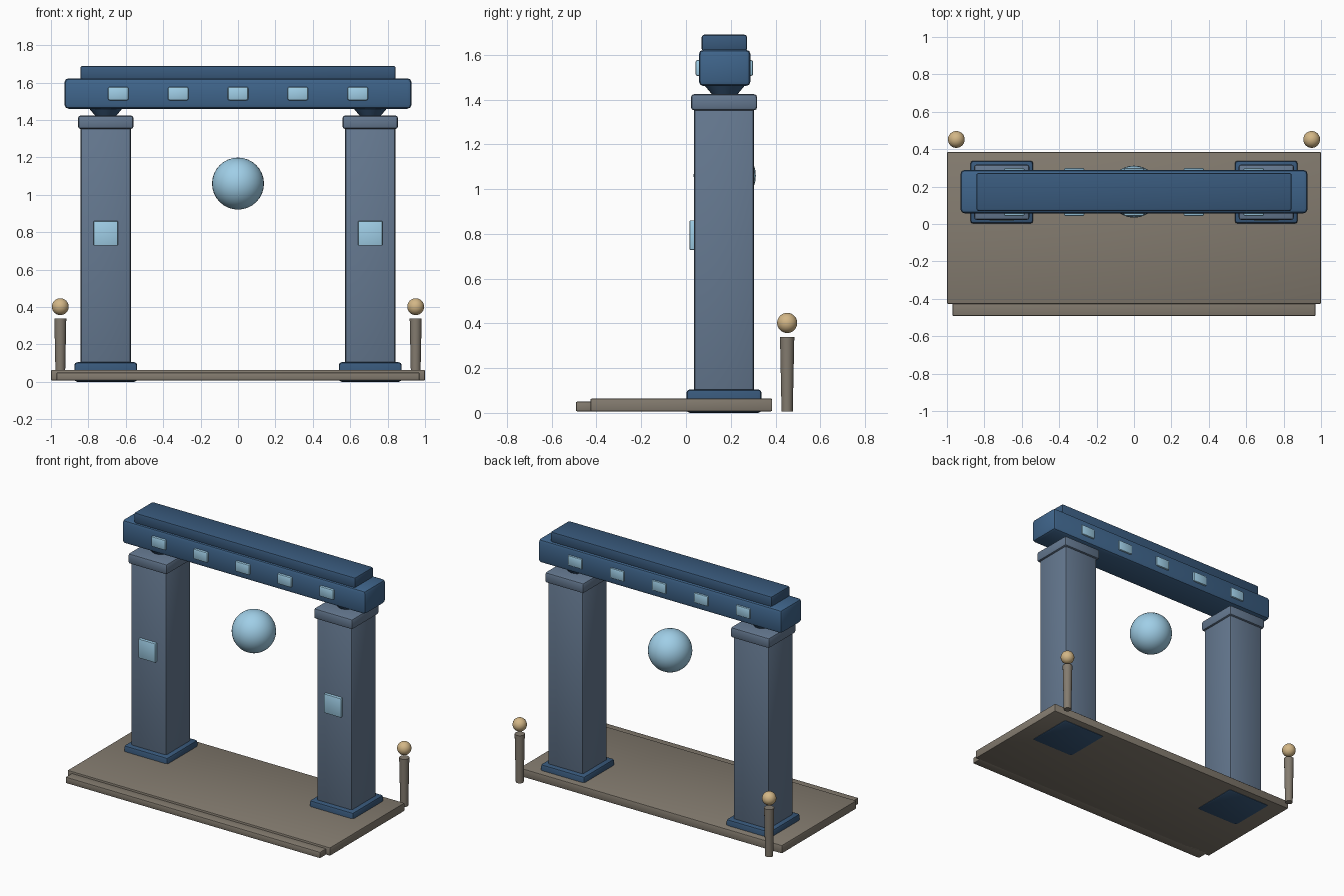
import bpy
import math

if "Cube" in bpy.data.objects:
    bpy.data.objects.remove(bpy.data.objects["Cube"])


def material(name, rgb):
    m = bpy.data.materials.new(name)
    m.diffuse_color = (*rgb, 1)
    m.use_nodes = True
    m.node_tree.nodes["Principled BSDF"].inputs["Base Color"].default_value = m.diffuse_color
    return m


STONE = material("warm_stone", (0.23, 0.20, 0.16))
COLUMN = material("slate_blue", (0.13, 0.19, 0.28))
BEAM = material("deep_blue", (0.05, 0.13, 0.26))
TRIM = material("dark_blue", (0.04, 0.10, 0.20))
GLOW = material("pale_blue", (0.35, 0.62, 0.80))
GOLD = material("gold", (0.65, 0.47, 0.24))


def finish(name, mat, angle=35):
    ob = bpy.context.object
    ob.name = name
    ob.data.materials.append(mat)
    bpy.ops.object.shade_smooth_by_angle(angle=math.radians(angle))
    return ob


def box(name, x, y, z, mat, bevel=0.01):
    """Bevelled box from (min, max) ranges."""
    bpy.ops.mesh.primitive_cube_add(
        size=1, location=[(r[0] + r[1]) / 2 for r in (x, y, z)])
    ob = bpy.context.object
    ob.scale = [r[1] - r[0] for r in (x, y, z)]
    bpy.ops.object.transform_apply(location=False, rotation=False, scale=True)
    mod = ob.modifiers.new("bevel", 'BEVEL')
    mod.width = bevel
    mod.segments = 2
    bpy.ops.object.modifier_apply(modifier=mod.name)
    return finish(name, mat)


def around(c, half):
    return (c - half, c + half)


def ball(name, loc, r, mat):
    bpy.ops.mesh.primitive_uv_sphere_add(
        segments=32, ring_count=16, radius=r, location=loc)
    return finish(name, mat, 60)


def taper(name, x, y, z, r1, r2, mat, sides=24):
    bpy.ops.mesh.primitive_cone_add(
        vertices=sides, radius1=r1, radius2=r2, depth=z[1] - z[0],
        location=(x, y, (z[0] + z[1]) / 2))
    return finish(name, mat)


CY = 0.17  # depth of the gate's centre line

# Platform and front step
box("platform", (-1, 1), (-0.427, 0.385), (0.007, 0.064), STONE, 0.006)
box("front_step", (-0.97, 0.97), (-0.492, -0.40), (0.007, 0.05), STONE, 0.006)

for side, s in (("left", -1), ("right", 1)):
    cx = s * 0.707
    # Column with foot, capital and flared neck
    box(side + "_column_base", around(cx, 0.168), around(CY, 0.168),
        (0, 0.105), TRIM, 0.016)
    box(side + "_column", around(cx, 0.134), around(CY, 0.134),
        (0.03, 1.37), COLUMN, 0.012)
    box(side + "_capital", around(cx, 0.148), around(CY, 0.148),
        (1.352, 1.424), COLUMN, 0.014)
    taper(side + "_neck", cx, CY + 0.003, (1.415, 1.475), 0.05, 0.10, TRIM)
    # Glowing plate on the column front
    box(side + "_column_plate", around(cx, 0.065), (0.016, 0.05),
        (0.728, 0.86), GLOW, 0.005)
    # Lamp post behind the platform
    taper(side + "_lamp_post", s * 0.95, 0.452, (0.007, 0.338),
          0.025, 0.032, STONE)
    ball(side + "_lamp", (s * 0.95, 0.452, 0.402), 0.045, GOLD)

# Lintel and its top slab
box("lintel", (-0.928, 0.928), (0.057, 0.289), (1.46, 1.623), BEAM, 0.022)
box("top_slab", (-0.843, 0.843), (0.07, 0.273), (1.615, 1.69), TRIM, 0.012)

# Plates along both faces of the lintel
for i in range(5):
    px = -0.64 + 0.32 * i
    for face, y in (("front", (0.042, 0.075)), ("back", (0.27, 0.30))):
        box(f"lintel_plate_{face}_{i + 1}", around(px, 0.055), y,
            (1.505, 1.577), GLOW, 0.01)

# Floating orb in the opening
ball("orb", (0, 0.173, 1.06), 0.139, GLOW)
